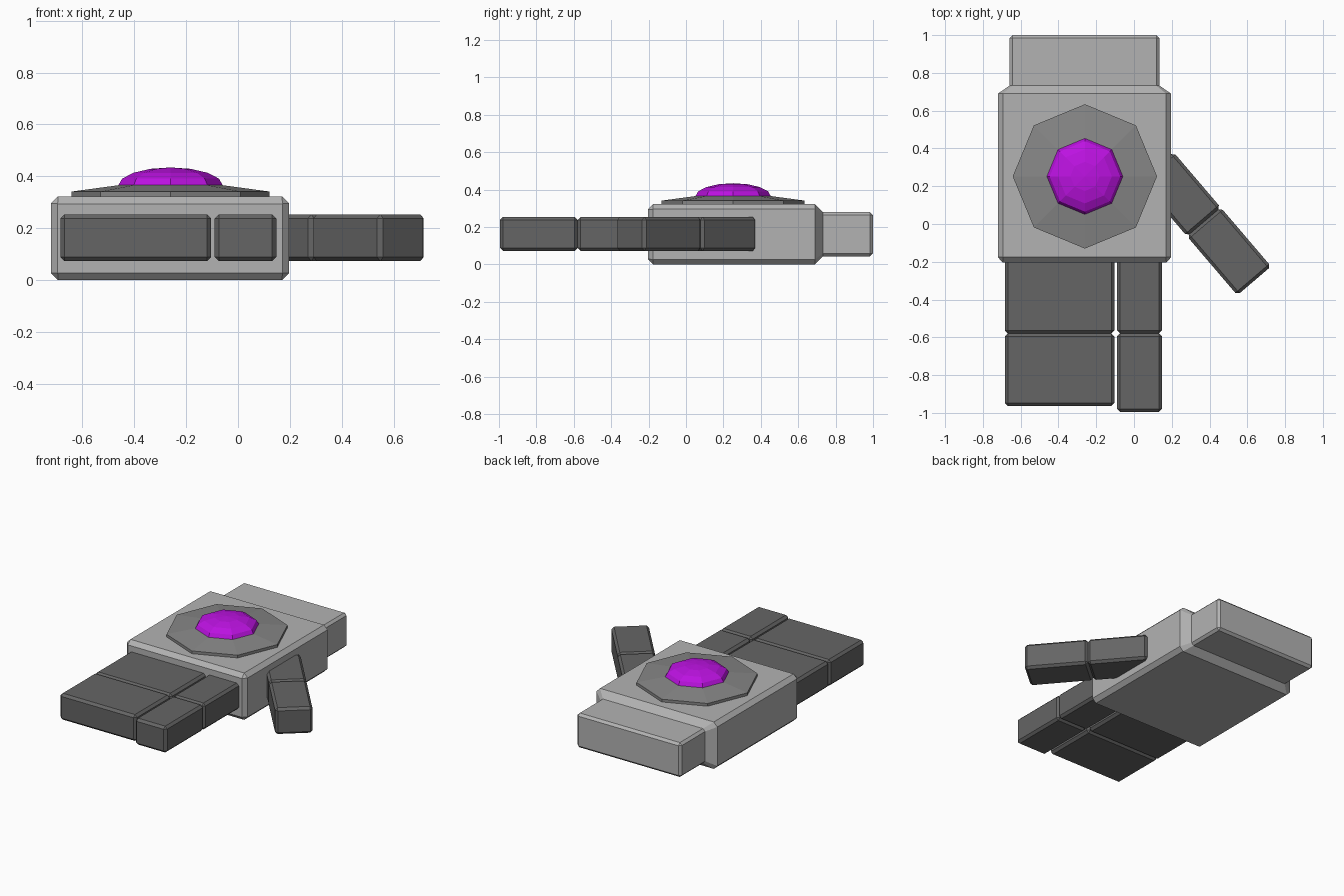
import bpy, bmesh, math
from mathutils import Matrix

if "Cube" in bpy.data.objects:
    bpy.data.objects.remove(bpy.data.objects["Cube"])


def material(name, rgb):
    m = bpy.data.materials.new(name)
    m.diffuse_color = (*rgb, 1)
    m.use_nodes = True
    m.node_tree.nodes["Principled BSDF"].inputs["Base Color"].default_value = m.diffuse_color
    return m


LIGHT = material("light_stone", (0.45, 0.45, 0.45))
MID = material("mid_stone", (0.24, 0.24, 0.24))
DARK = material("dark_stone", (0.13, 0.13, 0.13))
PURPLE = material("purple_gem", (0.5, 0.006, 0.75))


def finish(name, bm, mat):
    bmesh.ops.recalc_face_normals(bm, faces=bm.faces)
    me = bpy.data.meshes.new(name)
    bm.to_mesh(me)
    bm.free()
    me.materials.append(mat)
    ob = bpy.data.objects.new(name, me)
    bpy.context.collection.objects.link(ob)
    return ob


def block(name, center, size, angle=0, bevel=0.016):
    """Chamfered box, turned about z."""
    bm = bmesh.new()
    bmesh.ops.create_cube(bm, size=1, matrix=Matrix.Diagonal((*size, 1)))
    bmesh.ops.bevel(bm, geom=bm.edges[:], offset=bevel, segments=1,
                    affect='EDGES', profile=0.5)
    ob = finish(name, bm, DARK)
    ob.location = center
    ob.rotation_euler.z = angle
    return ob


def loft(name, sections, mat):
    """Skin same-sized closed rings and cap both ends."""
    bm = bmesh.new()
    rings = [[bm.verts.new(p) for p in s] for s in sections]
    n = len(rings[0])
    for a, b in zip(rings, rings[1:]):
        for i in range(n):
            j = (i + 1) % n
            bm.faces.new((a[i], a[j], b[j], b[i]))
    bm.faces.new(rings[0])
    bm.faces.new(rings[-1])
    bmesh.ops.remove_doubles(bm, verts=bm.verts, dist=1e-4)
    return finish(name, bm, mat)


def chamfered_rect(y, hx, hz, c, cx=-0.262, cz=0.161):
    """Octagonal cross-section of the hand at depth y."""
    pts = [(hx - c, -hz), (hx, c - hz), (hx, hz - c), (hx - c, hz),
           (c - hx, hz), (-hx, hz - c), (-hx, c - hz), (c - hx, -hz)]
    return [(cx + x, y, cz + z) for x, z in pts]


# Palm tapering into the wrist
loft("palm_and_wrist", [
    chamfered_rect(-0.203, 0.433, 0.133, 0),
    chamfered_rect(-0.176, 0.459, 0.161, 0.027),
    chamfered_rect(0.69, 0.459, 0.161, 0.027),
    chamfered_rect(0.733, 0.396, 0.118, 0.016),
    chamfered_rect(0.984, 0.396, 0.118, 0.016),
    chamfered_rect(1.0, 0.380, 0.102, 0)], LIGHT)

# Two straight fingers, two segments each: x centre, width, tip y
Z, H = 0.163, 0.181
for name, x, w, tip in (("wide_finger", -0.394, 0.58, -0.963),
                        ("narrow_finger", 0.029, 0.238, -0.995)):
    for part, y0, y1 in (("base", -0.185, -0.579), ("tip", -0.579, tip)):
        block(f"{name}_{part}", (x, (y0 + y1) / 2, Z), (w, y0 - y1, H))

# Thumb, two segments along a slanted line through the joint
ang = math.radians(-49.5)
for part, start, end in (("base", -0.385, 0), ("tip", 0, 0.41)):
    mid = (start + end) / 2
    block(f"thumb_{part}",
          (0.37 + mid * math.cos(ang), 0.011 + mid * math.sin(ang), Z),
          (end - start, 0.235, H), ang)

# Octagonal gem setting with sloped top
GX, GY = -0.26, 0.252


def octagon(r, z):
    return [(GX + r * math.cos(k * math.pi / 4),
             GY + r * math.sin(k * math.pi / 4), z) for k in range(8)]


loft("gem_setting", [octagon(0.382, 0.315), octagon(0.382, 0.341),
                     octagon(0.19, 0.367)], MID)

# Faceted gem
bm = bmesh.new()
bmesh.ops.create_uvsphere(bm, u_segments=8, v_segments=8, radius=1)
gem = finish("gem", bm, PURPLE)
gem.scale = (0.202, 0.202, 0.07)
gem.location = (GX, GY, 0.364)
